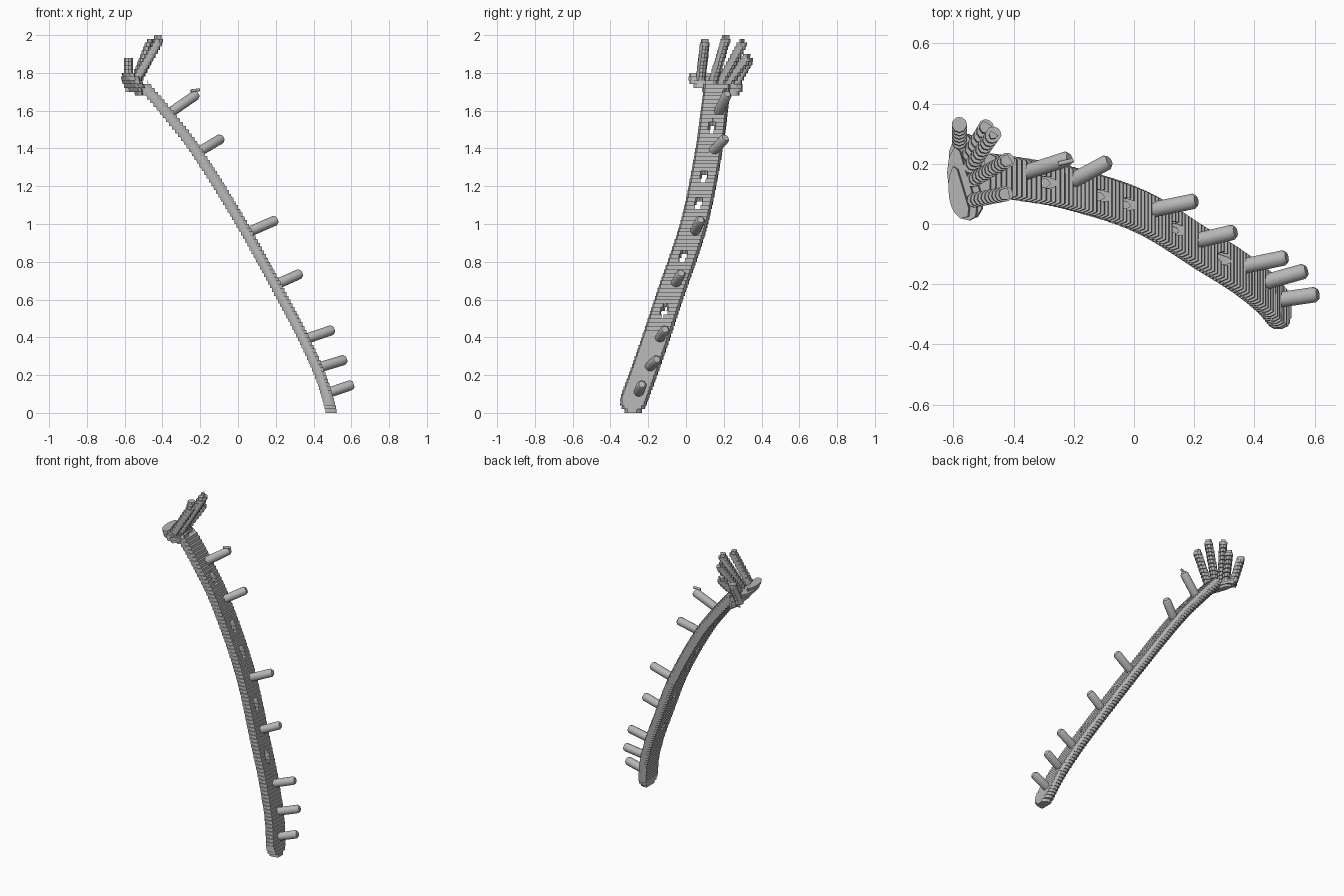
import bpy, bmesh, math
from mathutils import Vector, Matrix

cube = bpy.data.objects.get("Cube")
if cube:
    bpy.data.objects.remove(cube)

LAYER = 0.02
GREY = (0.47, 0.47, 0.47, 1)
metal = bpy.data.materials.new("grey_metal")
metal.use_nodes = True
metal.diffuse_color = GREY
metal.node_tree.nodes["Principled BSDF"].inputs["Base Color"].default_value = GREY


def add_object(name, bm):
    mesh = bpy.data.meshes.new(name)
    bm.to_mesh(mesh)
    bm.free()
    mesh.materials.append(metal)
    obj = bpy.data.objects.new(name, mesh)
    bpy.context.collection.objects.link(obj)
    return obj


def terrace(bm, direction):
    """Rebuild a solid as horizontal layers, each leaning slightly along direction(z)."""
    out = bmesh.new()
    heights = [v.co.z for v in bm.verts]
    for i in range(max(0, math.floor(min(heights) / LAYER)), math.ceil(max(heights) / LAYER)):
        cut = bm.copy()
        middle = (i + 0.5) * LAYER
        bmesh.ops.bisect_plane(cut, geom=cut.verts[:] + cut.edges[:] + cut.faces[:], dist=1e-5,
                               plane_co=(0, 0, middle), plane_no=(0, 0, 1),
                               clear_inner=True, clear_outer=True)
        if cut.edges:
            bmesh.ops.edgenet_fill(cut, edges=cut.edges[:])
        if cut.faces:
            lean = direction(middle)
            rise = Vector((lean.x / lean.z * 0.2, lean.y / lean.z * 0.2, 1)) * LAYER
            bmesh.ops.translate(cut, vec=-rise / 2, verts=cut.verts[:])
            new = bmesh.ops.extrude_face_region(cut, geom=cut.faces[:])["geom"]
            bmesh.ops.translate(cut, vec=rise, verts=[v for v in new if isinstance(v, bmesh.types.BMVert)])
            bmesh.ops.recalc_face_normals(cut, faces=cut.faces[:])
            layer = bpy.data.meshes.new("layer")
            cut.to_mesh(layer)
            out.from_mesh(layer)
            bpy.data.meshes.remove(layer)
        cut.free()
    bm.free()
    return out


def rod(start, end, radius):
    """Ten-sided rod with a tapered tip."""
    a, b = Vector(start), Vector(end)
    axis = b - a
    turn = axis.to_track_quat('Z', 'Y').to_matrix().to_4x4()
    bm = bmesh.new()
    bmesh.ops.create_cone(bm, cap_ends=True, segments=10, radius1=radius, radius2=radius, depth=axis.length,
                          matrix=Matrix.Translation((a + b) / 2) @ turn)
    bm.normal_update()
    tip = [f for f in bm.faces if f.normal.dot(axis.normalized()) > 0.9]
    new = bmesh.ops.extrude_face_region(bm, geom=tip)["geom"]
    bmesh.ops.delete(bm, geom=tip, context='FACES')
    for v in new:
        if isinstance(v, bmesh.types.BMVert):
            v.co = b + (v.co - b) * 0.65 + axis.normalized() * radius * 0.5
    return bm


def add_smooth_rod(name, start, end, radius):
    mesh = add_object(name, rod(start, end, radius)).data
    mesh.shade_smooth()
    mesh.set_sharp_from_angle(angle=math.radians(50))


# Centreline of the plate, as (x, y, z)
PATH = [Vector(p) for p in ((.495, -.3, 0), (.48, -.28, .06), (.435, -.228, .2), (.345, -.158, .4),
                            (.24, -.092, .6), (.02, .042, 1), (-.23, .123, 1.4), (-.385, .15, 1.6),
                            (-.47, .162, 1.7), (-.525, .165, 1.76))]


def centre(z):
    """Smooth point on the centreline at a given height."""
    k = max(i for i in range(len(PATH) - 1) if PATH[i].z <= z)
    p, q = PATH[k], PATH[k + 1]
    before, after = PATH[max(k - 1, 0)], PATH[min(k + 2, len(PATH) - 1)]
    t, h = (z - p.z) / (q.z - p.z), q.z - p.z
    m0 = (q - before) / (q.z - before.z) * h
    m1 = (after - p) / (after.z - p.z) * h
    return (p * (2*t**3 - 3*t*t + 1) + m0 * (t**3 - 2*t*t + t)
            + q * (3*t*t - 2*t**3) + m1 * (t**3 - t*t))


def frame(z):
    """Width, normal and length directions of the plate."""
    tangent = (centre(min(z + .03, 1.75)) - centre(max(z - .03, 0))).normalized()
    normal = Vector((0, 1, 0)).cross(tangent).normalized()
    return tangent.cross(normal).normalized(), normal, tangent


# Curved plate with a rounded lower end
plate = bmesh.new()
rings = []
for z in [0, .008, .02, .035, .055] + [.08 + .03 * i for i in range(56)]:
    wide, normal, _ = frame(z)
    half = 0.071 * math.sqrt(max(0.08, 1 - max(0, 1 - z / .065) ** 2))
    section = [(-1, .4), (-.85, 1), (.85, 1), (1, .4), (1, -.4), (.85, -1), (-.85, -1), (-1, -.4)]
    rings.append([plate.verts.new(centre(z) + wide * (u * half) + normal * (v * .029)) for u, v in section])
for low, high in zip(rings, rings[1:]):
    for j in range(8):
        plate.faces.new((low[j], low[(j + 1) % 8], high[(j + 1) % 8], high[j]))
plate.faces.new(rings[0])
plate.faces.new(rings[-1])
bmesh.ops.recalc_face_normals(plate, faces=plate.faces[:])
base = add_object("plate_base", plate)

# Oblong empty screw holes
cutters = bmesh.new()
for z in (.53, .82, 1.1, 1.24, 1.5):
    wide, normal, tangent = frame(z)
    turn = Matrix((wide * .021, tangent * .042, normal)).transposed().to_4x4()
    bmesh.ops.create_cone(cutters, cap_ends=True, segments=10, radius1=1, radius2=1, depth=.2,
                          matrix=Matrix.Translation(centre(z)) @ turn)
bmesh.ops.recalc_face_normals(cutters, faces=cutters.faces[:])
cutter = add_object("hole_cutter", cutters)
cutter.hide_render = True
mod = base.modifiers.new("holes", 'BOOLEAN')
mod.operation, mod.solver, mod.object = 'DIFFERENCE', 'EXACT', cutter
bpy.context.view_layer.update()
drilled = bmesh.new()
drilled.from_object(base, bpy.context.evaluated_depsgraph_get())
bpy.data.objects.remove(base)
bpy.data.objects.remove(cutter)
add_object("plate", terrace(drilled, lambda z: frame(z)[2]))

# Wide tilted head of the plate, an oval disc with squared-off ends
head = bmesh.new()
bmesh.ops.create_uvsphere(head, u_segments=24, v_segments=8, radius=1)
for v in head.verts:
    x, y = (math.copysign(abs(c) ** 0.8, c) for c in v.co.xy)
    v.co = Vector((x * .072, y * .148, max(-.022, min(.022, v.co.z * .04))))
axis = Vector((.6, .18, .8)).normalized()
long = Vector((0, axis.z, -axis.y)).normalized()
basis = Matrix((long.cross(axis), long, axis)).transposed().to_4x4()
bmesh.ops.transform(head, matrix=Matrix.Translation((-.555, .156, 1.745)) @ basis, verts=head.verts[:])
add_object("plate_head", terrace(head, lambda z: Vector((-.6, 0, .5))))

# Screws along the shaft
SHAFT = [((.46, -.255, .10), (.598, -.235, .147)), ((.41, -.2, .235), (.56, -.158, .28)),
         ((.34, -.145, .385), (.495, -.113, .438)), ((.19, -.06, .675), (.325, -.028, .735)),
         ((.05, .045, .955), (.195, .075, 1.018)), ((-.22, .135, 1.375), (-.093, .203, 1.45)),
         ((-.38, .165, 1.575), (-.225, .215, 1.682))]
for n, (start, end) in enumerate(SHAFT, 1):
    add_smooth_rod(f"shaft_screw_{n}", start, end, .027)
add_smooth_rod("screw_burr", (-.25, .2, 1.705), (-.205, .21, 1.71), .008)

# Fan of screws in the head
FAN = [((-.555, .075, 1.74), (-.425, .1, 1.96)), ((-.545, .14, 1.74), (-.42, .212, 1.98)),
       ((-.55, .18, 1.74), (-.465, .3, 1.955)), ((-.56, .21, 1.73), (-.49, .325, 1.88)),
       ((-.58, .25, 1.72), (-.58, .333, 1.87))]
for n, (start, end) in enumerate(FAN, 1):
    along = Vector(end) - Vector(start)
    add_object(f"head_screw_{n}", terrace(rod(start, end, .026), lambda z: along))
